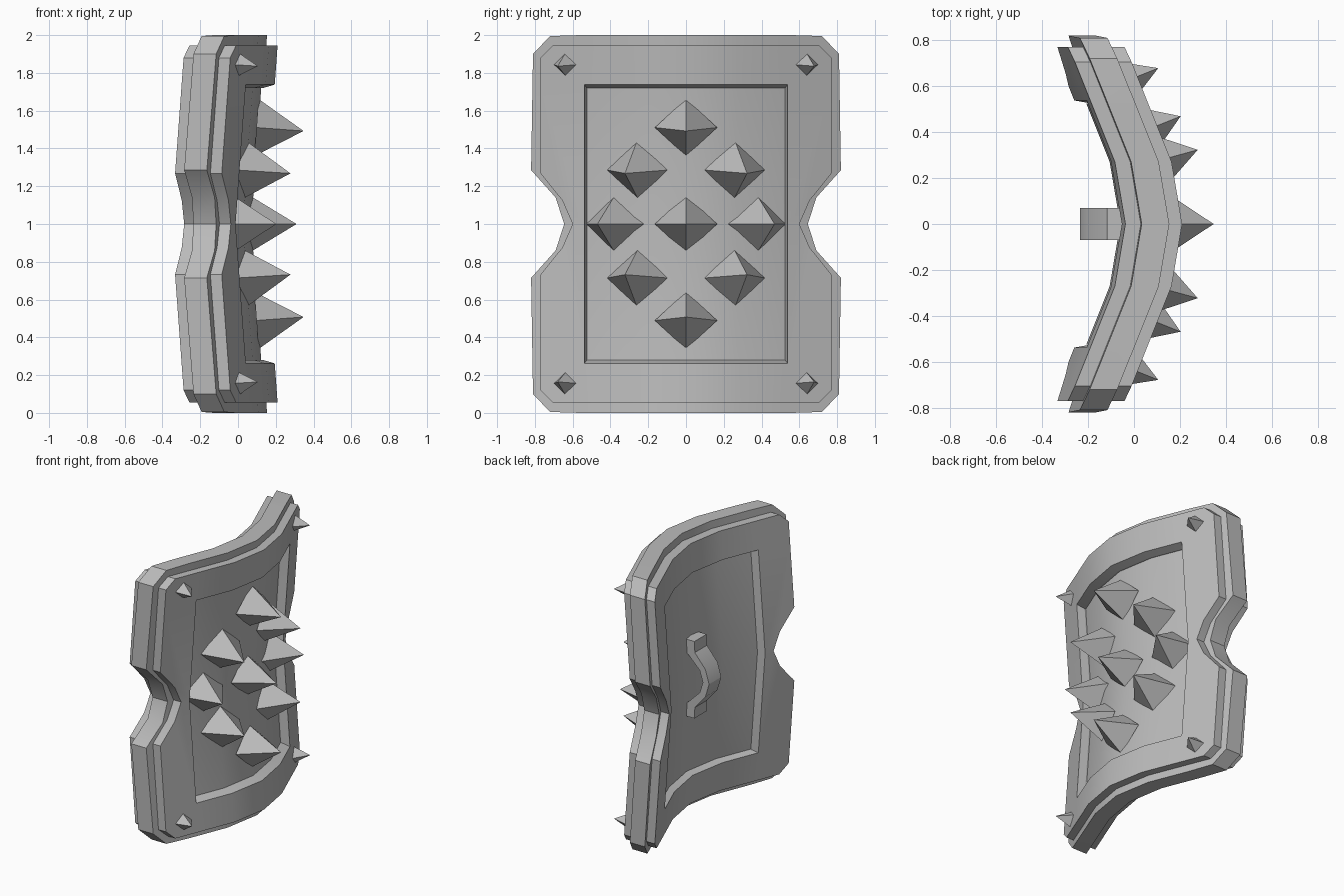
import bpy, bmesh, math
from mathutils import Vector

cube = bpy.data.objects.get("Cube")
if cube:
    bpy.data.objects.remove(cube, do_unlink=True)

steel = bpy.data.materials.new("grey_steel")
steel.use_nodes = True
GREY = (0.5, 0.5, 0.5, 1)
steel.diffuse_color = GREY
steel.node_tree.nodes["Principled BSDF"].inputs["Base Color"].default_value = GREY

FOLD = 0.27                 # half width of the shallow centre strip
HOLE_Y, HOLE_Z = 0.525, 0.72  # half size of the sunken panel


def bend(y, z):
    """Forward shift of the saddle-shaped shield at a given place."""
    a = abs(y)
    across = -0.17 * min(a, FOLD) - 0.4 * max(a - FOLD, 0)
    return across - 0.07 * (1 - abs(z - 1) / 0.95)


def finish(name, bm, smooth=True):
    bmesh.ops.recalc_face_normals(bm, faces=bm.faces[:])
    mesh = bpy.data.meshes.new(name)
    bm.to_mesh(mesh)
    bm.free()
    mesh.materials.append(steel)
    obj = bpy.data.objects.new(name, mesh)
    bpy.context.collection.objects.link(obj)
    if smooth:
        bpy.ops.object.select_all(action='DESELECT')
        obj.select_set(True)
        bpy.context.view_layer.objects.active = obj
        bpy.ops.object.shade_smooth_by_angle(angle=math.radians(25))
    return obj


def full_outline(quarter):
    """Mirror a top corner profile (y, height above middle) to all corners."""
    right = quarter + [(y, -t) for y, t in reversed(quarter) if t > 0]
    return right + [(-y, t) for y, t in reversed(right)]


def layer(name, outline, back, front, hole=True, flare=1.0):
    """A bent slab cut from an outline, optionally with a central opening."""
    bm = bmesh.new()
    bm.faces.new([bm.verts.new((0, y, 1 + t)) for y, t in outline])
    cuts = [((0, y, 0), (0, 1, 0)) for y in (-HOLE_Y, -FOLD, 0, FOLD, HOLE_Y)]
    cuts += [((0, 0, 1 + t), (0, 0, 1)) for t in (-HOLE_Z, 0, HOLE_Z)]
    for co, no in cuts:
        bmesh.ops.bisect_plane(bm, geom=bm.verts[:] + bm.edges[:] + bm.faces[:],
                               dist=1e-5, plane_co=co, plane_no=no)
    if hole:
        inner = []
        for f in bm.faces:
            c = f.calc_center_median()
            if abs(c.y) < HOLE_Y and abs(c.z - 1) < HOLE_Z:
                inner.append(f)
        bmesh.ops.delete(bm, geom=inner, context='FACES')
    ext = bmesh.ops.extrude_face_region(bm, geom=bm.faces[:], use_keep_orig=True)
    lifted = {g for g in ext["geom"] if isinstance(g, bmesh.types.BMVert)}
    for v in bm.verts:
        top = v in lifted
        on_rim = abs(v.co.y) < HOLE_Y + 0.01 and abs(v.co.z - 1) < HOLE_Z + 0.01
        if hole and top and on_rim:
            v.co.y *= flare
            v.co.z = 1 + (v.co.z - 1) * flare
        v.co.x = (front if top else back) + bend(v.co.y, v.co.z)
    return finish(name, bm)


def spike(name, y, z, base, half, length):
    """Four-sided spike standing square to the bent surface."""
    e = 0.1
    dy = (bend(y + e, z) - bend(y - e, z)) / (2 * e)
    dz = (bend(y, z + e) - bend(y, z - e)) / (2 * e)
    normal = Vector((1, -dy, -dz)).normalized()
    side = Vector((dy, 1, 0)).normalized()
    up = normal.cross(side)
    root = Vector((base + bend(y, z), y, z))
    bm = bmesh.new()
    tip = bm.verts.new(root + normal * length)
    ring = [bm.verts.new(root + d - normal * 0.01) for d in
            (side * half, up * half * 0.92, -side * half, -up * half * 0.92)]
    bm.faces.new(ring)
    for i in range(4):
        bm.faces.new((ring[i], ring[(i + 1) % 4], tip))
    return finish(name, bm, smooth=False)


# Stepped rim: a wide middle slab between two slightly smaller ones
wide = full_outline([(0.56, 1.0), (0.72, 0.995), (0.81, 0.9), (0.82, 0.285),
                     (0.69, 0.14), (0.645, 0)])
narrow = full_outline([(0.705, 0.945), (0.77, 0.88), (0.77, 0.268),
                       (0.655, 0.125), (0.6, 0)])
layer("middle_frame", wide, 0.03, 0.15)
layer("front_frame", narrow, 0.15, 0.21, flare=1.025)
layer("back_frame", narrow, 0.03, -0.037, flare=1.025)

# Sunken panel, closed on both sides
panel = [(HOLE_Y, HOLE_Z), (HOLE_Y, -HOLE_Z), (-HOLE_Y, -HOLE_Z), (-HOLE_Y, HOLE_Z)]
layer("panel", panel, 0.01, 0.14, hole=False)

# Large spikes in a diamond on the panel
spots = [(0, 0), (0, 0.51), (0, -0.51), (0.38, 0), (-0.38, 0)]
spots += [(sy * 0.26, sz * 0.285) for sy in (-1, 1) for sz in (-1, 1)]
for i, (y, t) in enumerate(spots):
    spike(f"panel_spike_{i + 1}", y, 1 + t, 0.14, 0.165, 0.24)

# Small studs at the frame corners
for sy, y_name in ((-1, "right"), (1, "left")):
    for sz, z_name in ((-1, "lower"), (1, "upper")):
        spike(f"{z_name}_{y_name}_stud", sy * 0.64, 1 + sz * 0.843, 0.21, 0.068, 0.105)

# Bowed grip on the back
outer = [(-0.117, 0.28), (-0.12, 0.2), (-0.205, 0.1), (-0.235, 0)]
inside = [(-0.185, 0), (-0.16, 0.08), (-0.07, 0.17), (-0.03, 0.2), (-0.03, 0.28)]
half_grip = inside + outer[:-1]
strip = outer + [(x, -t) for x, t in reversed(outer[:-1])]
strip += [(x, -t) for x, t in reversed(inside)] + inside[1:]
bm = bmesh.new()
face = bm.faces.new([bm.verts.new((x, -0.07, 1 + t)) for x, t in strip])
ext = bmesh.ops.extrude_face_region(bm, geom=[face], use_keep_orig=True)
for g in ext["geom"]:
    if isinstance(g, bmesh.types.BMVert):
        g.co.y = 0.07
finish("handle", bm)
